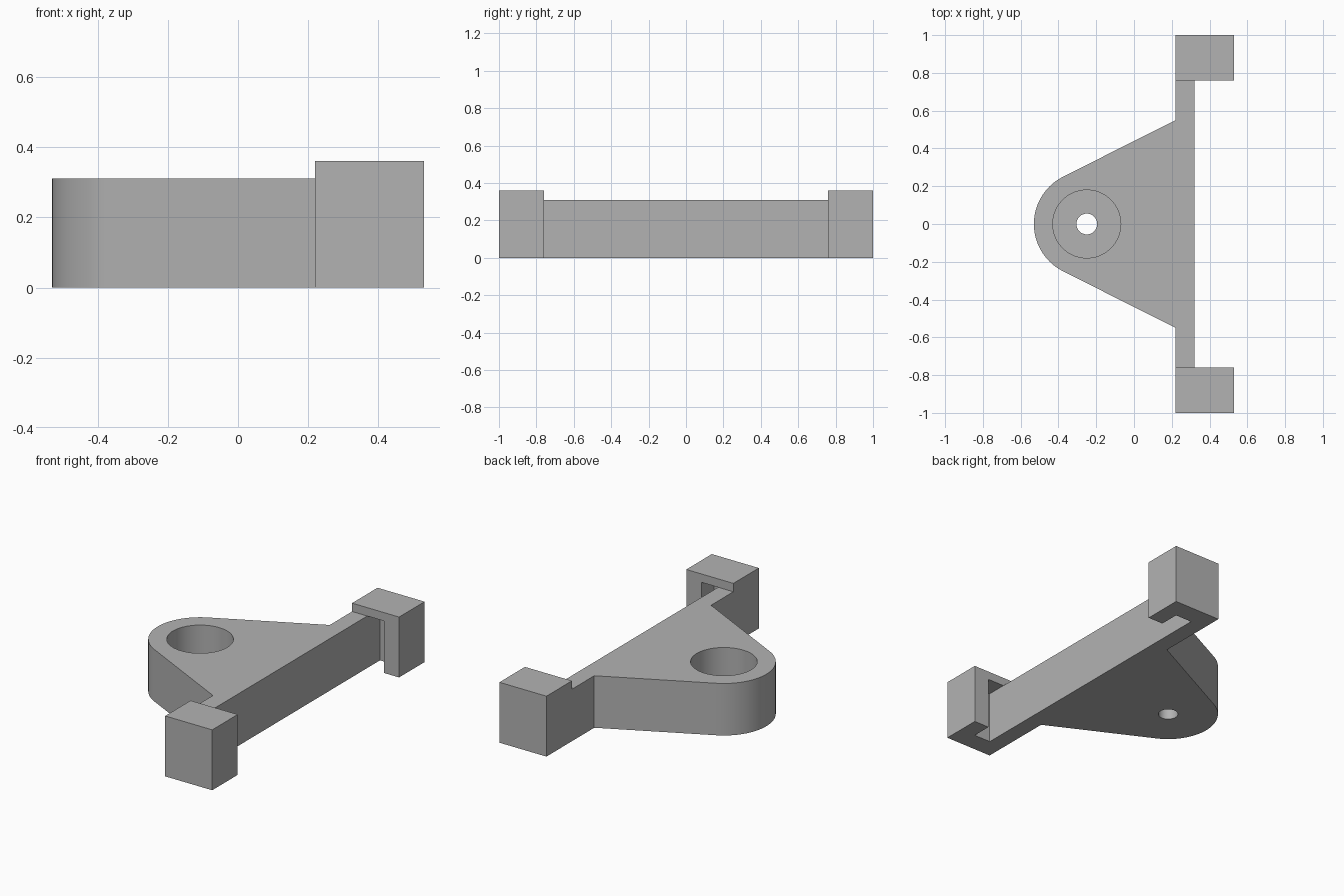
import bpy
import bmesh
import math

if "Cube" in bpy.data.objects:
    bpy.data.objects.remove(bpy.data.objects["Cube"], do_unlink=True)

BODY_H, CAP_H = 0.31, 0.36
HUB_X, HUB_R = -0.25, 0.28
BORE_R, PIN_R, BORE_FLOOR = 0.18, 0.055, 0.10

grey = bpy.data.materials.new("plain grey")
grey.use_nodes = True
colour = (0.45, 0.45, 0.45, 1)
grey.diffuse_color = colour
grey.node_tree.nodes["Principled BSDF"].inputs["Base Color"].default_value = colour


def prism(name, outline, z0, z1):
    """Extrude a flat outline from z0 up to z1."""
    bm = bmesh.new()
    face = bm.faces.new([bm.verts.new((x, y, z0)) for x, y in outline])
    moved = bmesh.ops.extrude_face_region(bm, geom=[face])["geom"]
    verts = [v for v in moved if isinstance(v, bmesh.types.BMVert)]
    bmesh.ops.translate(bm, verts=verts, vec=(0, 0, z1 - z0))
    bmesh.ops.recalc_face_normals(bm, faces=bm.faces)
    mesh = bpy.data.meshes.new(name)
    bm.to_mesh(mesh)
    bm.free()
    mesh.materials.append(grey)
    obj = bpy.data.objects.new(name, mesh)
    bpy.context.collection.objects.link(obj)
    return obj


def circle(radius, count=64):
    steps = [2 * math.pi * i / count for i in range(count)]
    return [(HUB_X + radius * math.cos(a), radius * math.sin(a)) for a in steps]


def combine(target, tool, operation):
    """Apply a boolean and discard the helper."""
    mod = target.modifiers.new(operation.lower(), "BOOLEAN")
    mod.operation, mod.object, mod.solver = operation, tool, "EXACT"
    bpy.context.view_layer.objects.active = target
    bpy.ops.object.modifier_apply(modifier=mod.name)
    bpy.data.objects.remove(tool, do_unlink=True)


# Half outline: slotted end clip, crossbar, sloping arm, rounded hub
half = [(0.32, 0.76), (0.32, 0.88), (0.43, 0.88), (0.43, 0.76),
        (0.53, 0.76), (0.53, 1.0), (0.22, 1.0), (0.22, 0.55)]
start = math.radians(116.6)
for i in range(20):
    a = start + (math.pi - start) * i / 20
    half.append((HUB_X + HUB_R * math.cos(a), HUB_R * math.sin(a)))
outline = half + [(HUB_X - HUB_R, 0)] + [(x, -y) for x, y in reversed(half)]
bracket = prism("bracket", outline, 0, BODY_H)

# Solid lids closing the clips from above
for side in (1, -1):
    lid = [(0.22, 0.76 * side), (0.53, 0.76 * side), (0.53, side), (0.22, side)]
    combine(bracket, prism("clip_lid", lid, BODY_H, CAP_H), "UNION")

# Wide counterbore and narrow through hole in the hub
combine(bracket, prism("bore_cutter", circle(BORE_R), BORE_FLOOR, 0.5), "DIFFERENCE")
combine(bracket, prism("pin_cutter", circle(PIN_R, 40), -0.1, 0.5), "DIFFERENCE")

# Smooth the round walls and keep the edges crisp
bpy.ops.object.select_all(action="DESELECT")
bracket.select_set(True)
bpy.context.view_layer.objects.active = bracket
bpy.ops.object.shade_smooth_by_angle(angle=math.radians(20))
